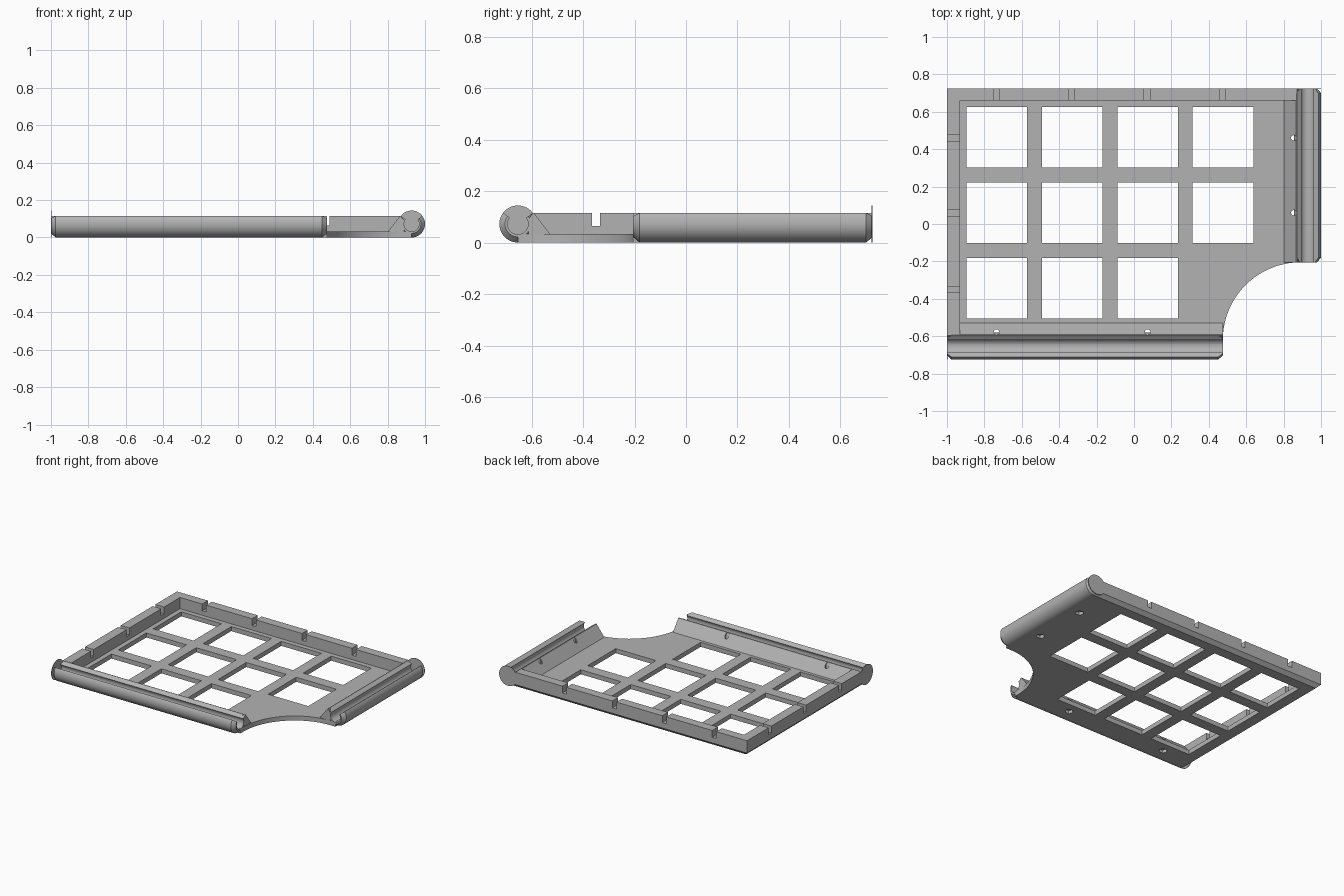
import bpy, bmesh, math
from mathutils import Vector

if "Cube" in bpy.data.objects:
    bpy.data.objects.remove(bpy.data.objects["Cube"])

grey = bpy.data.materials.new("grey plastic")
grey.diffuse_color = (0.45, 0.45, 0.45, 1)
grey.use_nodes = True
grey.node_tree.nodes["Principled BSDF"].inputs["Base Color"].default_value = grey.diffuse_color

T, H = 0.033, 0.115            # floor thickness, wall height
R, BORE, ZC = 0.072, 0.04, 0.072   # clip rail radii and axis height


def finish(name, bm, cutter=False):
    bmesh.ops.recalc_face_normals(bm, faces=bm.faces)
    me = bpy.data.meshes.new(name)
    bm.to_mesh(me)
    bm.free()
    ob = bpy.data.objects.new(name, me)
    bpy.context.collection.objects.link(ob)
    me.materials.append(grey)
    if cutter:
        ob.hide_render = True
        ob.hide_set(True)
    return ob


def loft(bm, sections):
    """Closed solid through matching rings of points."""
    rings = [[bm.verts.new(p) for p in s] for s in sections]
    n = len(rings[0])
    for a, b in zip(rings, rings[1:]):
        for i in range(n):
            j = (i + 1) % n
            bm.faces.new((a[i], a[j], b[j], b[i]))
    bm.faces.new(rings[0][::-1])
    bm.faces.new(rings[-1])


def box(bm, x0, x1, y0, y1, z0, z1):
    loft(bm, [[(x0, y0, z), (x1, y0, z), (x1, y1, z), (x0, y1, z)] for z in (z0, z1)])


def cut(ob, cutter):
    m = ob.modifiers.new("cut", 'BOOLEAN')
    m.operation, m.solver, m.object = 'DIFFERENCE', 'EXACT', cutter
    m.use_self = True


# Tray: outline with a round bite out of the front right corner
arc = [(0.89 - 0.415 * math.cos(a), -0.62 + 0.415 * math.sin(a))
       for a in (math.pi / 2 * i / 32 for i in range(33))]
outline = [(-1, -0.653), (0.475, -0.653)] + arc + [(0.928, -0.205), (0.928, 0.725), (-1, 0.725)]
bm = bmesh.new()
loft(bm, [[(x, y, z) for x, y in outline] for z in (0, H)])
edges = [e for e in bm.edges if all(v.co.z < 0.001 for v in e.verts)
         and (all(v.co.x < -0.99 for v in e.verts) or all(v.co.y > 0.72 for v in e.verts))]
bmesh.ops.bevel(bm, geom=edges, offset=0.025, segments=1, affect='EDGES')
tray = finish("tray", bm)

# Tray cutters: inner pocket, rail clearance, windows, wall notches
bm = bmesh.new()
box(bm, -0.93, 1.2, -1, 0.66, T, 0.3)
box(bm, 0.865, 1.2, 0.5, 1, T, 0.3)
box(bm, -1.2, -0.8, -1, -0.59, T, 0.3)
pocket = finish("pocket_cutter", bm, True)

bm = bmesh.new()
for c in range(4):
    for r in range(3):
        if (c, r) != (3, 0):
            x, y = -0.895 + 0.403 * c, -0.505 + 0.403 * r
            box(bm, x, x + 0.324, y, y + 0.324, -0.1, 0.2)
windows = finish("window_cutter", bm, True)

bm = bmesh.new()
for x in (-0.735, -0.333, 0.07, 0.473):
    box(bm, x - 0.016, x + 0.016, 0.6, 0.8, 0.065, 0.2)
for y in (0.46, 0.06, -0.35):
    box(bm, -1.1, -0.9, y - 0.016, y + 0.016, 0.065, 0.2)
notches = finish("notch_cutter", bm, True)

# Screw holes with hexagonal pockets underneath
bm = bmesh.new()
for x, y in ((-0.735, -0.578), (0.073, -0.578), (0.855, 0.46), (0.855, 0.06)):
    for n, r, z0, z1 in ((20, 0.015, -0.1, 0.2), (6, 0.028, -0.1, 0.022)):
        loft(bm, [[(x + r * math.cos(2 * math.pi * i / n), y + r * math.sin(2 * math.pi * i / n), z)
                   for i in range(n)] for z in (z0, z1)])
holes = finish("screw_hole_cutter", bm, True)
for c in (pocket, windows, notches, holes):
    cut(tray, c)


def front_map(s, u, z):        # u points outward from the rail axis
    return Vector((s, -0.653 - u, z))


def right_map(s, u, z):
    return Vector((0.928 + u, s, z))


def clip_rail(name, place, s0, s1, cap_s, cap_dir):
    # Open tube with chamfered ends
    tip = math.radians(37)
    span = [math.pi - tip + (math.pi + 2 * tip) * i / 40 for i in range(41)]

    def section(s, r):
        pts = [(r * math.cos(a), r * math.sin(a)) for a in span]
        pts += [(BORE * math.cos(a), BORE * math.sin(a)) for a in reversed(span)]
        return [place(s, u, ZC + z) for u, z in pts]

    bm = bmesh.new()
    loft(bm, [section(s0, 0.05), section(s0 + 0.025, R), section(s1 - 0.025, R), section(s1, 0.05)])
    tube = finish(name + "_tube", bm)
    bpy.ops.object.select_all(action='DESELECT')
    tube.select_set(True)
    bpy.context.view_layer.objects.active = tube
    bpy.ops.object.shade_smooth_by_angle(angle=math.radians(25))

    # Sloped web joining the tube to the floor
    web = [(-0.125, 0.025), (-0.125, T), (-0.063, 0.114), (-0.057, 0.114), (-0.041, 0.09), (-0.041, 0.025)]
    bm = bmesh.new()
    loft(bm, [[place(s, u, z) for u, z in web] for s in (s0, s1)])
    cut(finish(name + "_web", bm), holes)

    # Thin round end cap
    bm = bmesh.new()
    loft(bm, [[place(s, R * math.cos(a), ZC + R * math.sin(a))
               for a in (2 * math.pi * i / 48 for i in range(48))]
              for s in (cap_s, cap_s + 0.004 * cap_dir)])
    finish(name + "_end_cap", bm)


clip_rail("front_rail", front_map, -1, 0.475, -1, 1)
clip_rail("right_rail", right_map, -0.205, 0.725, 0.725, -1)
